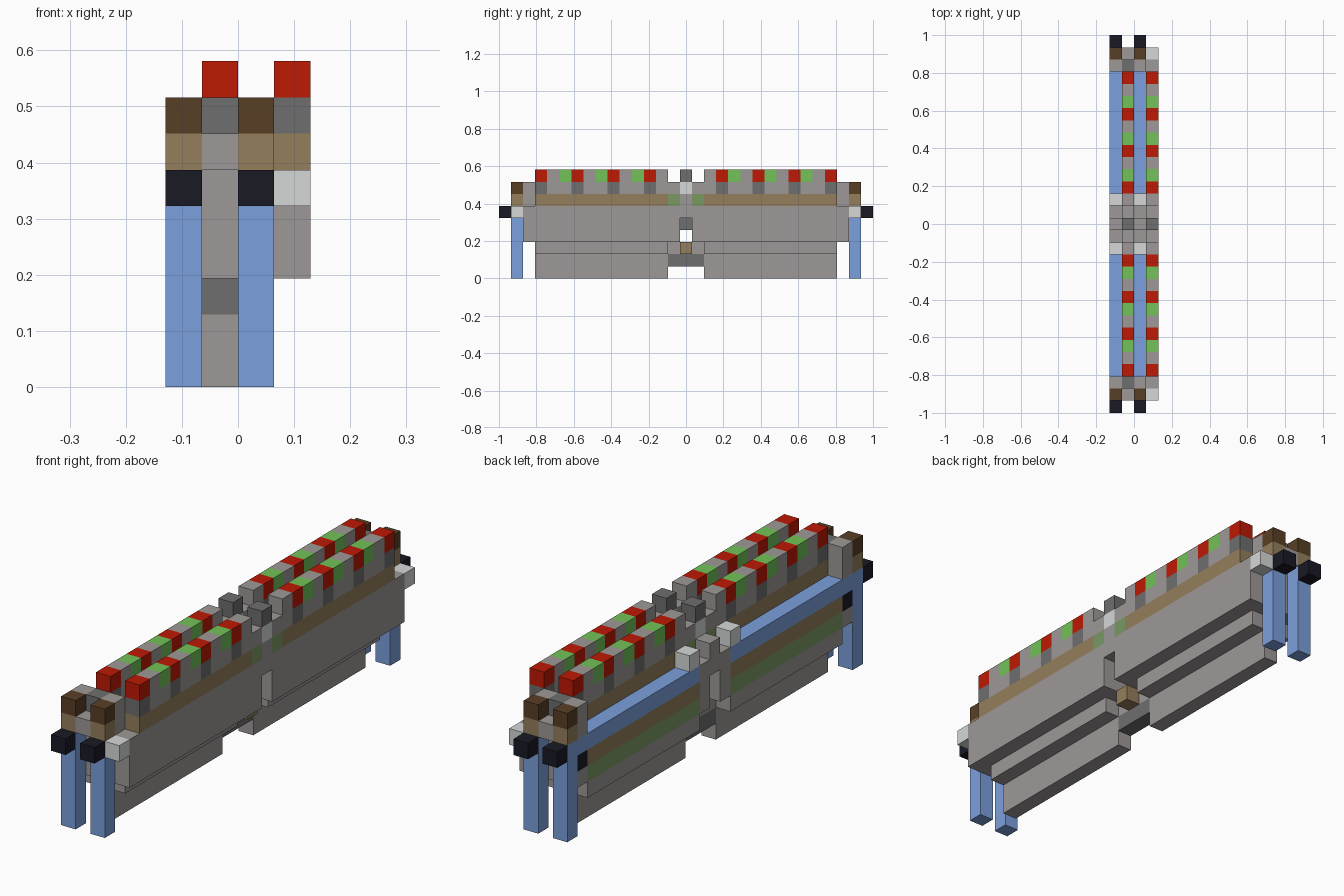
import bpy
import bmesh
from mathutils import Matrix, Vector

if "Cube" in bpy.data.objects:
    bpy.data.objects.remove(bpy.data.objects["Cube"])

U = 2 / 31  # size of one block


def material(name, r, g, b):
    def linear(c):
        c /= 255
        return c / 12.92 if c < 0.04 else ((c + 0.055) / 1.055) ** 2.4
    colour = (linear(r), linear(g), linear(b), 1)
    m = bpy.data.materials.new(name)
    m.use_nodes = True
    m.diffuse_color = colour
    m.node_tree.nodes["Principled BSDF"].inputs["Base Color"].default_value = colour
    return m


grey = material("warm grey", 157, 153, 151)
dark = material("dark grey", 110, 110, 110)
light = material("light grey", 214, 216, 216)
red = material("red", 190, 25, 4)
green = material("green", 115, 194, 88)
moss = material("muted green", 122, 154, 100)
blue = material("blue", 124, 160, 221)
brown = material("brown", 89, 63, 38)
tan = material("tan", 149, 126, 92)
black = material("black", 25, 25, 37)


def part(name, mat, x, y, z, mirror=True):
    """Box over inclusive block ranges: x column, y distance from the middle, z layer."""
    ends = [(y[0] - 0.5, y[1] + 0.5)]
    if mirror:
        ends.append((-y[1] - 0.5, -y[0] + 0.5))
    bm = bmesh.new()
    for a, b in ends:
        lo = Vector((x - 2, a, z[0])) * U
        hi = Vector((x - 1, b, z[1] + 1)) * U
        size = Matrix.Diagonal((*(hi - lo), 1))
        bmesh.ops.create_cube(bm, size=1, matrix=Matrix.Translation((lo + hi) / 2) @ size)
    mesh = bpy.data.meshes.new(name)
    bm.to_mesh(mesh)
    bm.free()
    mesh.materials.append(mat)
    bpy.context.collection.objects.link(bpy.data.objects.new(name, mesh))


# Posts, rails and the matching pieces of the two open lanes
for x, lane in ((0, "outer"), (2, "inner")):
    part(lane + "_legs", blue, x, (14, 14), (0, 5))
    part(lane + "_rail", blue, x, (2, 13), (5, 5))
    part(lane + "_post_bands", tan, x, (14, 14), (6, 6))
    part(lane + "_post_caps", brown, x, (14, 14), (7, 7))
    part(lane + "_end_knobs", black, x, (15, 15), (5, 5))
    part(lane + "_end_blocks", grey, x, (13, 13), (6, 7))
    part(lane + "_lamps", light, x, (2, 2), (6, 6))
    part(lane + "_middle_pillars", grey, x, (1, 1), (3, 5))
    part(lane + "_middle_cap", grey, x, (0, 0), (5, 6), False)
    part(lane + "_shelf", grey, x, (2, 12), (2, 2))

# Striped panel below the outer rail
part("panel_tan_stripe", tan, 0, (2, 12), (4, 4))
part("panel_green_stripe", moss, 0, (2, 12), (3, 3))
part("panel_end_spots", black, 0, (13, 13), (4, 4))
part("panel_end_blocks", grey, 0, (13, 13), (3, 3))

# Two crested walls
for x, wall in ((1, "back"), (3, "front")):
    part(wall + "_band", tan, x, (2, 12), (6, 6))
    part(wall + "_middle_shoulders", grey, x, (1, 1), (7, 7))
    part(wall + "_middle_eyes", moss, x, (1, 1), (6, 6))
    part(wall + "_middle_core", grey, x, (0, 0), (6, 6), False)
    part(wall + "_middle_light", light, x, (0, 0), (7, 7), False)
    part(wall + "_middle_knob", dark, x, (0, 0), (8, 8), False)
    part(wall + "_panel", grey, x, (1, 13), (3, 5))
    part(wall + "_panel_bridge", grey, x, (0, 0), (5, 5), False)
    for j in range(2, 13):
        if j % 3 == 0:
            part(wall + "_crest_red", red, x, (j, j), (8, 8))
            part(wall + "_crest_support", dark, x, (j, j), (7, 7))
        elif j % 3 == 1:
            part(wall + "_crest_green", green, x, (j, j), (8, 8))
            part(wall + "_crest_base", grey, x, (j, j), (7, 7))
        else:
            part(wall + "_crest_grey", grey, x, (j, j), (7, 8))
part("front_end_lamps", light, 3, (14, 14), (5, 5))

# Solid core between the walls
part("core", grey, 2, (2, 13), (3, 4))
part("core_middle", dark, 2, (0, 0), (4, 4), False)
part("shelf_knob", tan, 2, (0, 0), (2, 2), False)

# Ends and middle of the back wall
part("back_end_column", grey, 1, (13, 13), (6, 6))
part("back_end_top", dark, 1, (13, 13), (7, 7))
part("back_end_link", grey, 1, (14, 14), (6, 6))
part("back_middle_sill", grey, 1, (-1, 1), (2, 2), False)

# Base
part("base_cap", dark, 1, (2, 12), (2, 2))
part("base", grey, 1, (2, 12), (0, 1))
part("base_middle", dark, 1, (-1, 1), (1, 1), False)
